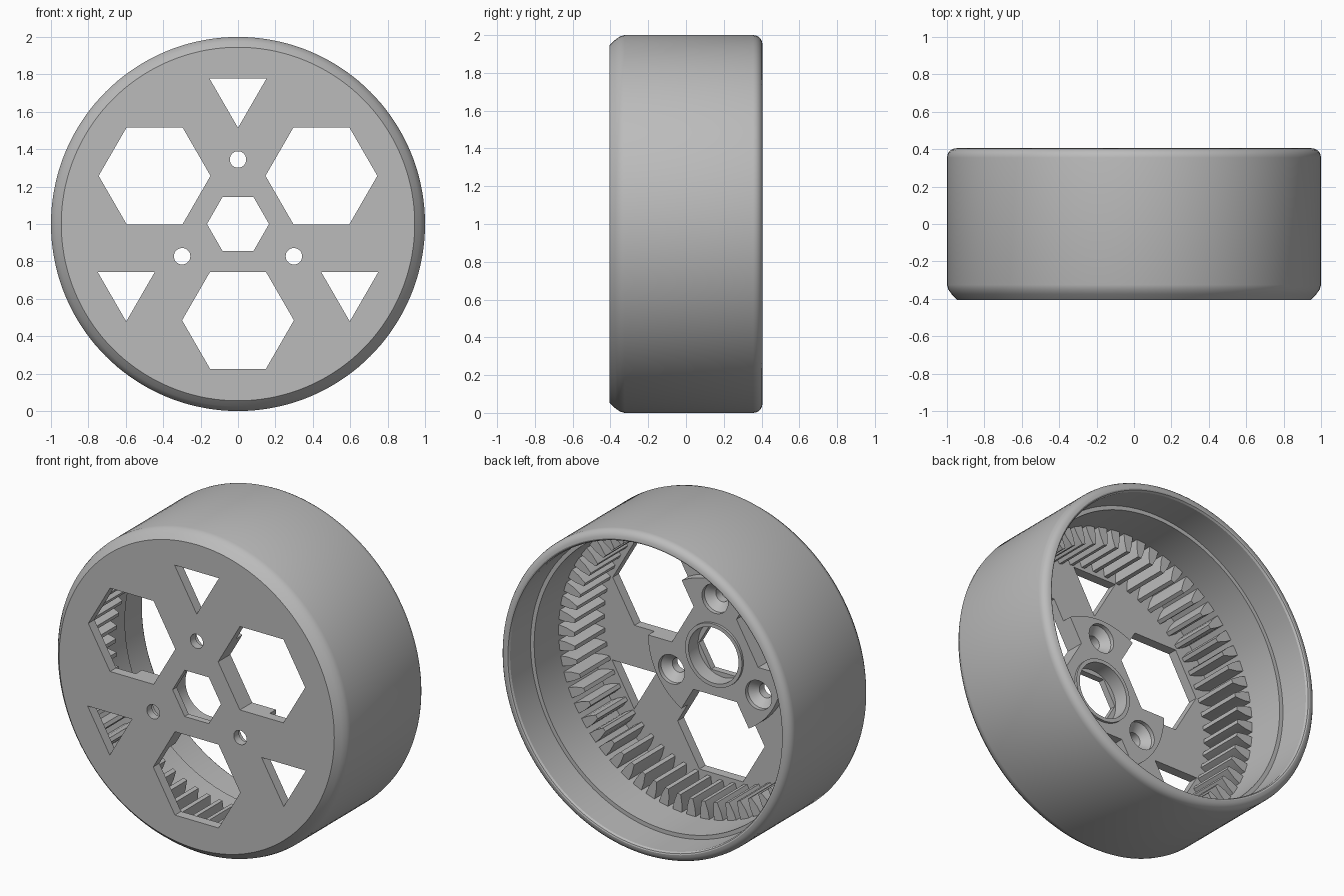
import bpy, bmesh
from math import sin, cos, pi, radians
from mathutils import Matrix, Vector

cube = bpy.data.objects.get("Cube")
if cube:
    bpy.data.objects.remove(cube, do_unlink=True)

grey = bpy.data.materials.new("plain grey")
grey.use_nodes = True
grey.diffuse_color = (0.5, 0.5, 0.5, 1)
grey.node_tree.nodes["Principled BSDF"].inputs["Base Color"].default_value = (0.5, 0.5, 0.5, 1)

FRONT, BACK, PLATE = -0.405, 0.405, -0.345


def lathe(bm, profile, steps, x=0, z=0):
    """Spin a (radius, y) profile around the y axis, then move it."""
    verts = [bm.verts.new((r, y, 0)) for r, y in profile]
    edges = [bm.edges.new(pair) for pair in zip(verts, verts[1:])]
    out = bmesh.ops.spin(bm, geom=verts + edges, cent=(0, 0, 0), axis=(0, 1, 0),
                         angle=2 * pi, steps=steps, use_merge=True)
    made = set(verts) | {v for f in bm.faces for v in f.verts if not f.tag}
    bmesh.ops.translate(bm, verts=[v for v in made if v.is_valid], vec=(x, 0, z))
    bmesh.ops.remove_doubles(bm, verts=[v for v in made if v.is_valid], dist=1e-5)
    for f in bm.faces:
        f.tag = True


def prism(bm, points, y0, y1):
    """Extrude an outline of (x, z) points along y."""
    face = bm.faces.new([bm.verts.new((x, y0, z)) for x, z in points])
    out = bmesh.ops.extrude_face_region(bm, geom=[face])
    moved = [g for g in out["geom"] if isinstance(g, bmesh.types.BMVert)]
    bmesh.ops.translate(bm, verts=moved, vec=(0, y1 - y0, 0))
    if not face.is_valid:
        bmesh.ops.holes_fill(bm, edges=bm.edges[:], sides=0)
    for f in bm.faces:
        f.tag = True


def polygon(x, z, radius, sides, turn):
    return [(x + radius * cos(turn + 2 * pi * i / sides),
             z + radius * sin(turn + 2 * pi * i / sides)) for i in range(sides)]


def polar(distance, degrees):
    a = radians(degrees)
    return distance * cos(a), 1 + distance * sin(a)


def finish(bm, name):
    bmesh.ops.recalc_face_normals(bm, faces=bm.faces[:])
    mesh = bpy.data.meshes.new(name)
    bm.to_mesh(mesh)
    bm.free()
    obj = bpy.data.objects.new(name, mesh)
    bpy.context.collection.objects.link(obj)
    mesh.materials.append(grey)
    return obj


# Wheel shell: face plate, hub boss, bearing seat and stepped bore in one section
section = [(0, FRONT), (0.945, FRONT), (0.975, -0.375), (0.993, -0.35), (1, -0.325)]
section += [(0.95 + 0.05 * cos(a), BACK - 0.05 + 0.05 * sin(a))
            for a in (i * pi / 10 for i in range(6))]
section += [(0.942, BACK - 0.003), (0.935, BACK - 0.015), (0.935, 0.19), (0.91, 0.19),
            (0.91, PLATE), (0.46, PLATE), (0.46, -0.285), (0.195, -0.285),
            (0.195, -0.27), (0.172, -0.27), (0.172, -0.365), (0, -0.365)]
bm = bmesh.new()
lathe(bm, section, 144, z=1)
shell = finish(bm, "wheel_shell")

# Cutter for the axle hole, windows and screw holes
bm = bmesh.new()
prism(bm, polygon(0, 1, 0.166, 6, 0), -0.5, -0.1)
for k in range(3):
    prism(bm, polygon(*polar(0.515, 30 + 120 * k), 0.299, 6, 0), -0.5, -0.1)
    prism(bm, polygon(*polar(0.69, 90 + 120 * k), 0.176, 3, -pi / 2), -0.5, -0.1)
    x, z = polar(0.345, 90 + 120 * k)
    lathe(bm, [(0, -0.5), (0.044, -0.5), (0.044, -0.355), (0.09, -0.31),
               (0.09, -0.1), (0, -0.1)], 32, x, z)
cutter = finish(bm, "window_cutter")
cutter.hide_render = True

bpy.context.view_layer.objects.active = shell
cut = shell.modifiers.new("windows", "BOOLEAN")
cut.operation, cut.solver, cut.object = "DIFFERENCE", "EXACT", cutter
bpy.ops.object.modifier_apply(modifier=cut.name)
bpy.data.objects.remove(cutter, do_unlink=True)

# Internal gear teeth
bm = bmesh.new()
TEETH = 60
for i in range(TEETH):
    a = 2 * pi * i / TEETH
    out, side = Vector((cos(a), sin(a))), Vector((-sin(a), cos(a)))
    outline = [(0.92, -0.032), (0.86, -0.027), (0.802, -0.012),
               (0.802, 0.012), (0.86, 0.027), (0.92, 0.032)]
    points = [out * r + side * w + Vector((0, 1)) for r, w in outline]
    prism(bm, [tuple(p) for p in points], PLATE - 0.01, -0.05)
teeth = finish(bm, "gear_teeth")

# Smooth round walls, crisp edges
bpy.ops.object.select_all(action="DESELECT")
for obj in (shell, teeth):
    obj.select_set(True)
bpy.context.view_layer.objects.active = shell
bpy.ops.object.shade_smooth_by_angle(angle=radians(28))
